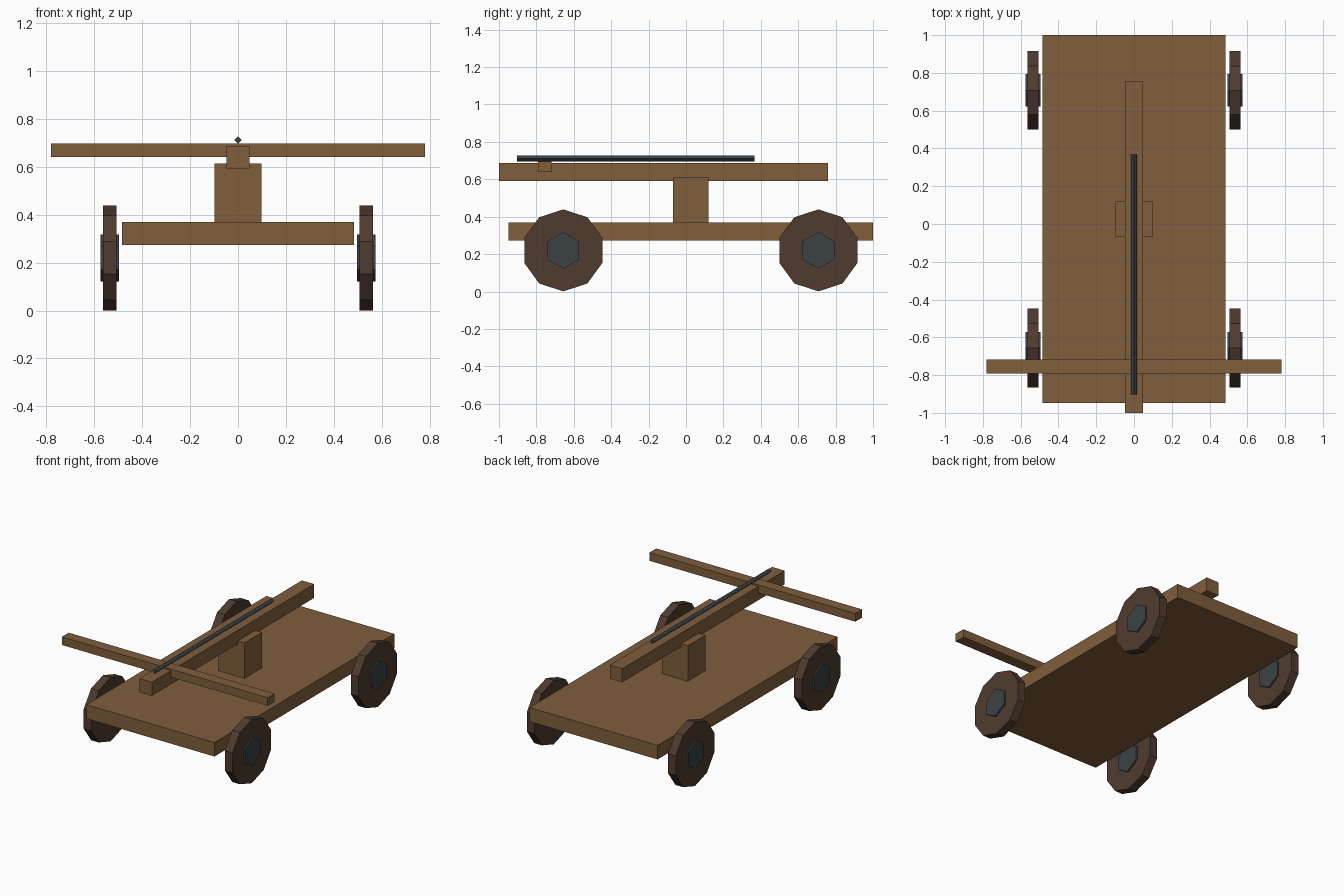
import bpy, bmesh
from math import sin, cos, tau

cube = bpy.data.objects.get("Cube")
if cube:
    bpy.data.objects.remove(cube, do_unlink=True)


def material(name, colour):
    mat = bpy.data.materials.new(name)
    mat.use_nodes = True
    mat.diffuse_color = (*colour, 1)
    mat.node_tree.nodes["Principled BSDF"].inputs["Base Color"].default_value = (*colour, 1)
    return mat


wood = material("wood", (0.215, 0.112, 0.045))
dark_wood = material("dark wood", (0.079, 0.044, 0.028))
iron = material("iron", (0.044, 0.054, 0.057))


def finish(name, bm, mat):
    bmesh.ops.recalc_face_normals(bm, faces=bm.faces)
    mesh = bpy.data.meshes.new(name)
    bm.to_mesh(mesh)
    bm.free()
    mesh.materials.append(mat)
    obj = bpy.data.objects.new(name, mesh)
    bpy.context.collection.objects.link(obj)
    return obj


def box(name, x, y, z, mat):
    """Box between the (low, high) limits on each axis."""
    bm = bmesh.new()
    bmesh.ops.create_cube(bm, size=1)
    for v in bm.verts:
        v.co = [lo + (hi - lo) * (c + 0.5) for c, (lo, hi) in zip(v.co, (x, y, z))]
    return finish(name, bm, mat)


def prism(name, axis, sides, radius, centre, length, mat):
    """Regular prism along x or y with one corner pointing straight up."""
    bm = bmesh.new()
    rings = []
    for end in (-length / 2, length / 2):
        ring = []
        for i in range(sides):
            across, up = radius * sin(tau * i / sides), radius * cos(tau * i / sides)
            co = (end, across, up) if axis == "x" else (across, end, up)
            ring.append(bm.verts.new([a + b for a, b in zip(co, centre)]))
        bm.faces.new(ring)
        rings.append(ring)
    low, high = rings
    for i in range(sides):
        j = (i + 1) % sides
        bm.faces.new((low[i], low[j], high[j], high[i]))
    return finish(name, bm, mat)


# Wooden frame: deck, post, long beam and crossbar
box("deck", (-0.485, 0.485), (-0.948, 1.0), (0.274, 0.37), wood)
box("post", (-0.098, 0.098), (-0.07, 0.121), (0.36, 0.613), wood)
box("beam", (-0.047, 0.047), (-1.0, 0.758), (0.592, 0.686), wood)
box("crossbar", (-0.78, 0.78), (-0.792, -0.718), (0.64, 0.696), wood)

# Iron rod lying on the beam
prism("rod", "y", 4, 0.016, (0, -0.268, 0.711), 1.271, iron)

# Wheels with hubs
for end, y in (("front", -0.656), ("rear", 0.708)):
    for side, s in (("left", 1), ("right", -1)):
        centre = (s * 0.535, y, 0.22)
        prism(f"{end}_{side}_wheel", "x", 10, 0.219, centre, 0.058, dark_wood)
        prism(f"{end}_{side}_hub", "x", 6, 0.098, centre, 0.078, iron)
